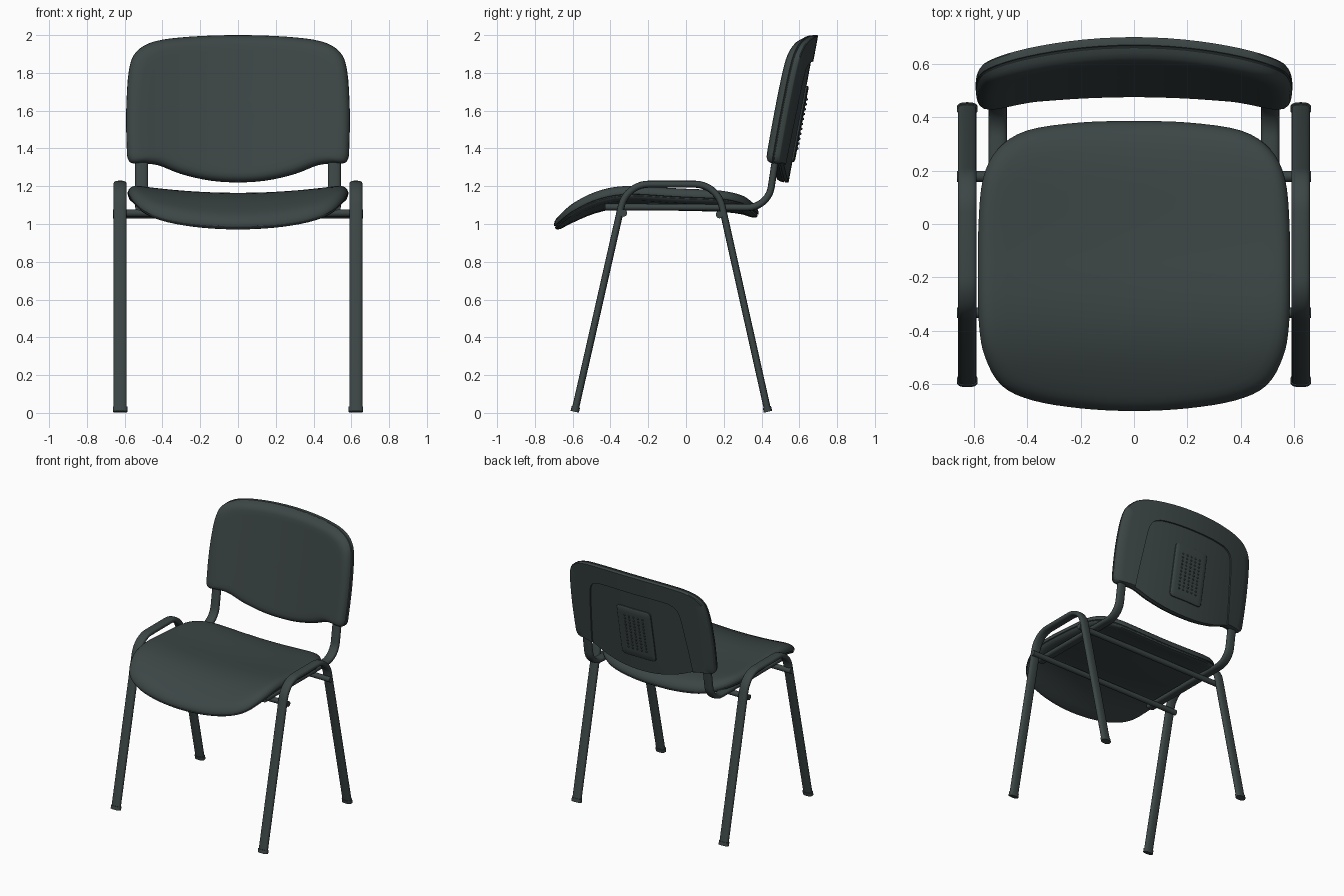
import bpy, bmesh, math
from mathutils import Vector, Matrix

if "Cube" in bpy.data.objects:
    bpy.data.objects.remove(bpy.data.objects["Cube"])

mat = bpy.data.materials.new("dark_grey")
mat.diffuse_color = (0.045, 0.06, 0.06, 1)
mat.use_nodes = True
mat.node_tree.nodes["Principled BSDF"].inputs["Base Color"].default_value = mat.diffuse_color


def finish(bm, name, mirror=False):
    bmesh.ops.recalc_face_normals(bm, faces=bm.faces)
    me = bpy.data.meshes.new(name)
    bm.to_mesh(me)
    bm.free()
    ob = bpy.data.objects.new(name, me)
    bpy.context.collection.objects.link(ob)
    me.materials.append(mat)
    smooth(ob)
    if mirror:
        ob.modifiers.new("mirror", 'MIRROR')
    return ob


def smooth(ob):
    bpy.ops.object.select_all(action='DESELECT')
    ob.select_set(True)
    bpy.context.view_layer.objects.active = ob
    bpy.ops.object.shade_smooth_by_angle(angle=math.radians(40))


def catmull(a, b, c, d, t):
    return 0.5 * (2 * b + (c - a) * t + (2 * a - 5 * b + 4 * c - d) * t * t
                  + (3 * b - a - 3 * c + d) * t ** 3)


def outline(half, steps=4):
    """Closed smooth outline from its right half (top to bottom)."""
    pts = [Vector(p) for p in half]
    pts += [Vector((-p[0], p[1])) for p in half[-2:0:-1]]
    n = len(pts)
    return [catmull(pts[i - 1], pts[i], pts[(i + 1) % n], pts[(i + 2) % n], s / steps)
            for i in range(n) for s in range(steps)]


def slab(name, half, centre, profile, place, rings=11, steps=4):
    """Curved pad: outline scaled by each (scale, depth) step, placed by a surface function."""
    c = Vector(centre)
    pts = outline(half, steps)
    r0, t0 = profile[0]
    r1, t1 = profile[-1]
    prof = [(r0 * k / rings, t0) for k in range(1, rings)] + profile
    prof += [(r1 * k / rings, t1) for k in range(rings - 1, 0, -1)]
    bm = bmesh.new()
    loops = []
    for r, t in prof:
        loops.append([bm.verts.new(place(*(c + (p - c) * r), t)) for p in pts])
    n = len(pts)
    for a, b in zip(loops, loops[1:]):
        for i in range(n):
            bm.faces.new((a[i], a[(i + 1) % n], b[(i + 1) % n], b[i]))
    for loop, t in ((loops[0], t0), (loops[-1], t1)):
        v = bm.verts.new(place(c.x, c.y, t))
        for i in range(n):
            bm.faces.new((v, loop[i], loop[(i + 1) % n]))
    return finish(bm, name)


def rounded(pts, trim, steps=10):
    """Polyline with its corners rounded."""
    pts = [Vector(p) for p in pts]
    out = [pts[0]]
    for a, b, c in zip(pts, pts[1:], pts[2:]):
        d0, d1 = (a - b).normalized(), (c - b).normalized()
        half = d0.angle(d1) / 2
        mid = b + (d0 + d1).normalized() * trim / math.cos(half)
        s, e = b + d0 * trim - mid, b + d1 * trim - mid
        ang = s.angle(e)
        for k in range(steps + 1):
            t = k / steps
            out.append(mid + (s * math.sin((1 - t) * ang) + e * math.sin(t * ang)) / math.sin(ang))
    return out + [pts[-1]]


def tube(name, path, x, a, b, seg=20):
    """Oval tube swept along a y-z path at the given x, mirrored to the other side."""
    bm = bmesh.new()
    loops = []
    for i, p in enumerate(path):
        t = (path[min(i + 1, len(path) - 1)] - path[max(i - 1, 0)]).normalized()
        n = Vector((-t.y, t.x))
        ring = []
        for k in range(seg):
            w = 2 * math.pi * k / seg
            u, v = (math.copysign(abs(f) ** 0.75, f) for f in (math.cos(w), math.sin(w)))
            q = p + n * b * v
            ring.append(bm.verts.new((x + a * u, q.x, q.y)))
        loops.append(ring)
    for r, s in zip(loops, loops[1:]):
        for k in range(seg):
            bm.faces.new((r[k], r[(k + 1) % seg], s[(k + 1) % seg], s[k]))
    bm.faces.new(loops[0])
    bm.faces.new(loops[-1])
    return finish(bm, name, mirror=True)


# Seat: dished pad with a drooping front edge
SEAT_Z = [1.04, 1.087, 1.13, 1.156, 1.165, 1.162, 1.155, 1.15, 1.147, 1.143, 1.13, 1.10]


def seat_at(x, y, t):
    s = min(max((y + 0.7) / 0.1, 0), 10.999)
    i = int(s)
    k = [SEAT_Z[min(max(j, 0), 11)] for j in range(i - 1, i + 3)]
    return (x, y, catmull(*k, s - i) + 0.045 * (x / 0.58) ** 2 + t)


slab("seat",
     [(0, .385), (.2, .38), (.4, .35), (.51, .28), (.565, .17), (.582, 0), (.584, -.2),
      (.58, -.38), (.557, -.5), (.495, -.605), (.38, -.66), (.2, -.69), (0, -.70)],
     (0, -0.16),
     [(.90, 0), (.94, -.004), (.97, -.012), (.99, -.026), (1, -.042), (.996, -.052),
      (.985, -.054), (.985, -.058), (.99, -.06), (.98, -.07), (.96, -.076), (.93, -.08)],
     seat_at)


# Backrest: leaning, curved pad with recessed rear panel
def back_at(x, z, t):
    return (x, 0.465 + 0.186 * (z - 1.22) - 0.08 * (x / 0.58) ** 2 + t, z)


back = slab("backrest",
            [(0, 2.0), (.25, 1.992), (.44, 1.967), (.54, 1.91), (.578, 1.81), (.592, 1.6),
             (.589, 1.4), (.583, 1.345), (.56, 1.322), (.5, 1.32), (.42, 1.31),
             (.3, 1.264), (.15, 1.23), (0, 1.22)],
            (0, 1.62),
            [(.87, 0), (.92, .004), (.96, .015), (.985, .031), (.998, .05), (.99, .054),
             (.99, .057), (1, .06), (1, .085), (.992, .09)],
            back_at)
cutter = slab("panel_cutter",
              [(0, 1.86), (.2, 1.857), (.32, 1.84), (.375, 1.78), (.4, 1.6), (.425, 1.35),
               (.43, 1.18), (.38, 1.12), (0, 1.1)],
              (0, 1.5), [(1, .078), (1, .16)], back_at)
cutter.hide_render = True
mod = back.modifiers.new("recess", 'BOOLEAN')
mod.operation = 'DIFFERENCE'
mod.solver = 'EXACT'
mod.object = cutter
bpy.context.view_layer.objects.active = back
bpy.ops.object.modifier_apply(modifier=mod.name)
bpy.data.objects.remove(cutter)
smooth(back)

# Raised vent panel on the rear, with a grid of studs
slab("vent_panel",
     [(0, 1.73), (.115, 1.73), (.138, 1.715), (.143, 1.68), (.143, 1.38), (.138, 1.345),
      (.115, 1.33), (0, 1.33)],
     (0, 1.53), [(1, .065), (1, .086), (.96, .091)], back_at, rings=5)
bm = bmesh.new()
for i in range(5):
    for j in range(11):
        p = back_at(-0.076 + 0.038 * i, 1.40 + 0.026 * j, 0.091)
        bmesh.ops.create_icosphere(bm, subdivisions=1, radius=0.008,
                                   matrix=Matrix.Translation(p))
finish(bm, "vent_studs")

# Side leg frames: each an inverted U of oval tube
leg = rounded([(-.589, .006), (-.316, 1.211), (.165, 1.211), (.434, .006)], 0.12)
tube("leg_frame", leg, 0.624, 0.035, 0.0185)

# Foot caps
for name, a, b in (("front_foot", leg[0], leg[1]), ("rear_foot", leg[-1], leg[-2])):
    d = (b - a).normalized()
    tube(name, [a, a + d * 0.022, a + d * 0.026], 0.624, 0.039, 0.0225)

# Rails under the seat that bend up to carry the backrest
tube("back_support_rail", rounded([(-.43, 1.09), (.435, 1.087), (.49, 1.45)], 0.11),
     0.51, 0.034, 0.0185)

# Cross bars joining the leg frames
for name, y, z in (("front_cross_bar", -.332, 1.058), ("rear_cross_bar", .178, 1.05)):
    bm = bmesh.new()
    bmesh.ops.create_cone(bm, cap_ends=True, segments=20, radius1=.02, radius2=.02, depth=1.325,
                          matrix=Matrix.Translation((0, y, z)) @ Matrix.Rotation(math.pi / 2, 4, 'Y'))
    finish(bm, name)
